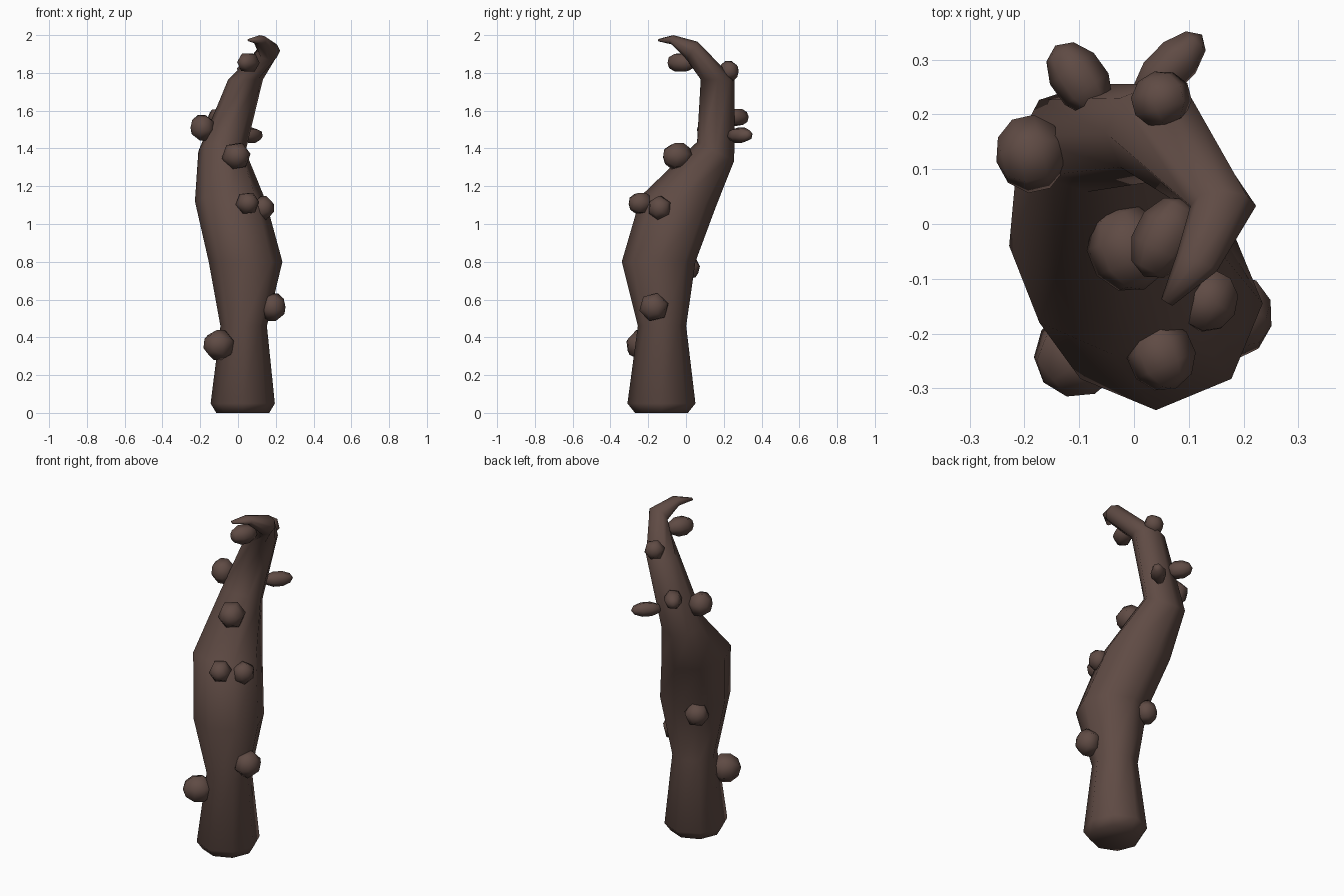
import bpy, bmesh, math
from mathutils import Vector, Matrix

cube = bpy.data.objects.get("Cube")
if cube:
    bpy.data.objects.remove(cube)

SIDES = 8
bark = bpy.data.materials.new("brown_bark")
bark.use_nodes = True
colour = (0.115, 0.07, 0.058, 1)
bark.diffuse_color = colour
bark.node_tree.nodes["Principled BSDF"].inputs["Base Color"].default_value = colour


def finish(name, bm):
    bmesh.ops.recalc_face_normals(bm, faces=bm.faces)
    mesh = bpy.data.meshes.new(name)
    bm.to_mesh(mesh)
    bm.free()
    mesh.materials.append(bark)
    mesh.shade_smooth()
    obj = bpy.data.objects.new(name, mesh)
    bpy.context.collection.objects.link(obj)
    return obj


# Branch sections: centre, half widths, tilt of the section's normal
UP = (0, 0, 1)
sections = [
    ((.025, -.13, 0), .14, .14, UP),
    ((.025, -.13, .05), .17, .18, UP),
    ((.03, -.127, .46), .123, .128, UP),
    ((.04, -.145, .8), .195, .195, UP),
    ((-.04, -.04, 1.12), .188, .2, (0, .15, 1)),
    ((-.085, .157, 1.385), .125, .11, (0, .45, .9)),
    ((.04, .167, 1.765), .092, .089, UP),
    ((.163, .033, 1.917), .06, .056, (0, -.85, .5)),
    ((.115, -.07, 1.975), .04, .025, (-.4, -.9, .1)),
    ((.06, -.143, 1.973), .012, .007, (-.5, -.8, -.1)),
]


def build_branch():
    bm = bmesh.new()
    rings = []
    for centre, rx, ry, normal in sections:
        n = Vector(normal).normalized()
        across = (Vector((1, 0, 0)) - n * n.x).normalized()
        depth = n.cross(across)
        ring = []
        for i in range(SIDES):
            a = math.tau * i / SIDES
            ring.append(bm.verts.new(Vector(centre) + across * rx * math.cos(a)
                                     + depth * ry * math.sin(a)))
        rings.append(ring)
    for low, high in zip(rings, rings[1:]):
        for i in range(SIDES):
            j = (i + 1) % SIDES
            bm.faces.new((low[i], low[j], high[j], high[i]))
    bm.faces.new(rings[0])
    bm.faces.new(rings[-1])
    return finish("branch", bm)


def axis_at(z):
    """Centre of the branch at a height."""
    for low, high in zip(sections, sections[1:]):
        a, b = Vector(low[0]), Vector(high[0])
        if a.z <= z <= b.z:
            return a.lerp(b, (z - a.z) / (b.z - a.z))
    return Vector(sections[-1][0])


def build_knob(name, centre, width, length):
    """Six-sided rounded bump that points away from the branch."""
    centre = Vector(centre)
    outward = centre - axis_at(centre.z)
    turn = Vector(UP).rotation_difference(outward).to_matrix().to_4x4()
    bm = bmesh.new()
    bmesh.ops.create_uvsphere(
        bm, u_segments=6, v_segments=5, radius=1,
        matrix=Matrix.Translation(centre) @ turn
        @ Matrix.Diagonal((width, width, length, 1)))
    return finish(name, bm)


build_branch()

# Knobs, from the base upwards
knobs = [
    ((-.1, -.235, .36), .085, .085),
    ((.185, -.17, .56), .08, .068),
    ((-.08, .01, .77), .07, .06),
    ((.05, -.24, 1.11), .063, .066),
    ((.135, -.14, 1.085), .066, .055),
    ((-.01, -.045, 1.36), .077, .08),
    ((-.188, .128, 1.51), .074, .065),
    ((.065, .285, 1.47), .044, .085),
    ((-.1, .265, 1.565), .052, .075),
    ((.05, .228, 1.81), .058, .052),
    ((.055, -.025, 1.855), .057, .08),
]
for index, knob in enumerate(knobs, 1):
    build_knob(f"knob_{index}", *knob)
